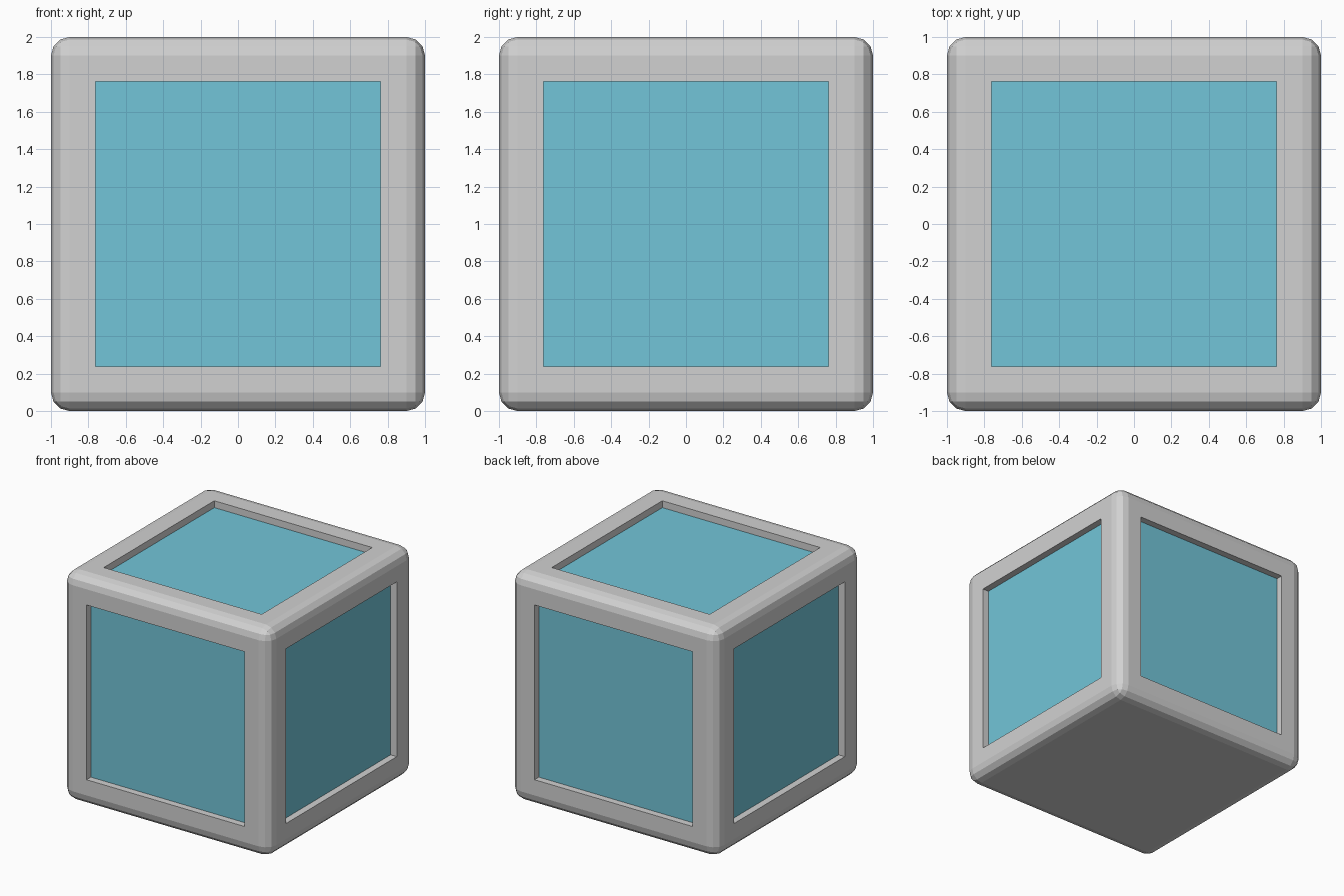
import bpy, bmesh
from mathutils import Matrix

if "Cube" in bpy.data.objects:
    bpy.data.objects.remove(bpy.data.objects["Cube"])

HALF, BEVEL, PANEL, DEPTH = 1.0, 0.10, 0.763, 0.06


def material(name, rgb):
    m = bpy.data.materials.new(name)
    m.diffuse_color = (*rgb, 1)
    m.use_nodes = True
    m.node_tree.nodes["Principled BSDF"].inputs["Base Color"].default_value = m.diffuse_color
    return m


bm = bmesh.new()

# Cube with rounded edges
bmesh.ops.create_cube(bm, size=2 * HALF, matrix=Matrix.Translation((0, 0, HALF)))
bmesh.ops.bevel(bm, geom=bm.edges[:], offset=BEVEL, segments=3, profile=0.5,
                affect='EDGES', clamp_overlap=True)
bm.normal_update()

# Recessed square panels on every side except the underside
sides = [f for f in bm.faces if f.calc_area() > 1 and f.normal.z > -0.5]
bmesh.ops.inset_individual(bm, faces=sides, thickness=HALF - BEVEL - PANEL,
                           use_even_offset=True)
bm.normal_update()
for f in sides:
    normal = f.normal.copy()
    panel = bmesh.ops.extrude_discrete_faces(bm, faces=[f])["faces"][0]
    bmesh.ops.translate(bm, verts=panel.verts[:], vec=-normal * DEPTH)
    panel.material_index = 1

bmesh.ops.recalc_face_normals(bm, faces=bm.faces[:])
mesh = bpy.data.meshes.new("panelled_cube")
bm.to_mesh(mesh)
bm.free()
mesh.materials.append(material("light grey frame", (0.64, 0.64, 0.64)))
mesh.materials.append(material("sky blue panel", (0.17, 0.56, 0.69)))
bpy.context.collection.objects.link(bpy.data.objects.new("panelled_cube", mesh))
